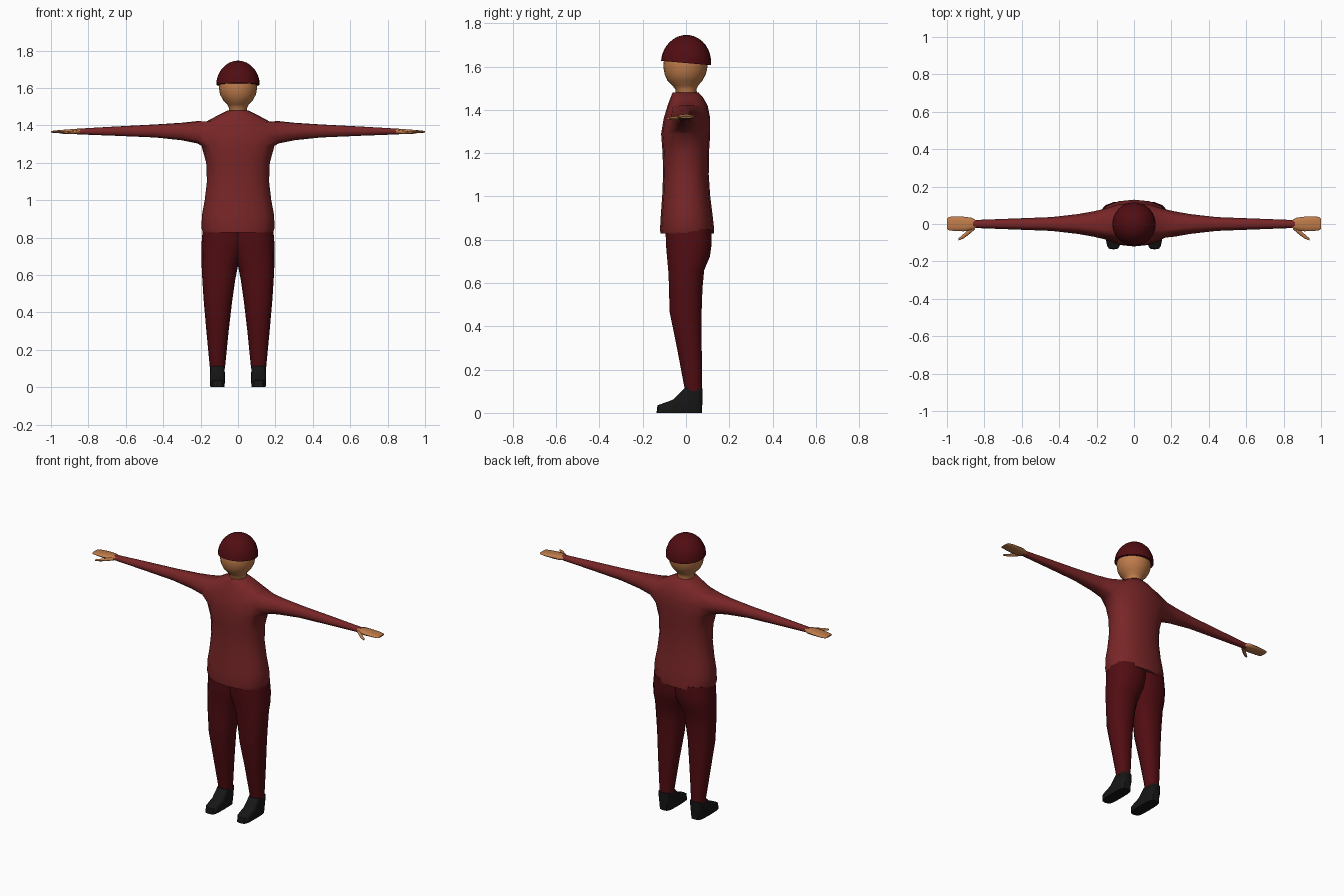
import bpy, bmesh, math

if "Cube" in bpy.data.objects:
    bpy.data.objects.remove(bpy.data.objects["Cube"])


def material(name, rgb):
    m = bpy.data.materials.new(name)
    m.diffuse_color = (*rgb, 1)
    m.use_nodes = True
    m.node_tree.nodes["Principled BSDF"].inputs["Base Color"].default_value = m.diffuse_color
    return m


SWEATER = material("brick_red", (0.19, 0.019, 0.02))
DARK = material("dark_red", (0.082, 0.004, 0.006))
SKIN = material("skin", (0.52, 0.2, 0.07))
BLACK = material("black", (0.008, 0.008, 0.008))


def ring(u0, u1, v0, v1, n, power=2.0):
    """Superellipse filling the box u0..u1, v0..v1."""
    pts = []
    for i in range(n):
        a = 2 * math.pi * i / n
        c, s = math.cos(a), math.sin(a)
        e = 2 / power
        c = math.copysign(abs(c) ** e, c) if abs(c) > 1e-6 else 0
        s = math.copysign(abs(s) ** e, s) if abs(s) > 1e-6 else 0
        pts.append(((u0 + u1) / 2 + c * (u1 - u0) / 2,
                    (v0 + v1) / 2 + s * (v1 - v0) / 2))
    return pts


def bridge(bm, a, b):
    n = len(a)
    for i in range(n):
        bm.faces.new((a[i], a[(i + 1) % n], b[(i + 1) % n], b[i]))


def loft(bm, rows, n, axis="z", power=2.0):
    """Rows are (height along axis, u0, u1, v0, v1); ends are capped."""
    loops = []
    for h, *box in rows:
        pts = ring(*box, n, power)
        loops.append([bm.verts.new((u, v, h) if axis == "z" else (h, u, v)) for u, v in pts])
    for a, b in zip(loops, loops[1:]):
        bridge(bm, a, b)
    bm.faces.new(loops[0])
    bm.faces.new(loops[-1])
    return loops


def finish(bm, name, mat, mirror=False, angle=50):
    bmesh.ops.recalc_face_normals(bm, faces=bm.faces[:])
    me = bpy.data.meshes.new(name)
    bm.to_mesh(me)
    bm.free()
    me.materials.append(mat)
    ob = bpy.data.objects.new(name, me)
    bpy.context.collection.objects.link(ob)
    if mirror:
        ob.modifiers.new("mirror", "MIRROR")
    bpy.ops.object.select_all(action="DESELECT")
    ob.select_set(True)
    bpy.context.view_layer.objects.active = ob
    bpy.ops.object.shade_smooth_by_angle(angle=math.radians(angle))
    return ob


# Sweater body: rows of (z, half width, front y, back y)
bm = bmesh.new()
body = [(0.828, 0.188, -0.118, 0.13), (0.85, 0.195, -0.12, 0.13), (0.92, 0.193, -0.116, 0.122),
        (1.0, 0.178, -0.11, 0.112), (1.1, 0.166, -0.106, 0.105), (1.2, 0.17, -0.108, 0.106),
        (1.29, 0.195, -0.115, 0.112), (1.36, 0.2, -0.103, 0.112), (1.42, 0.17, -0.085, 0.1),
        (1.455, 0.105, -0.072, 0.08), (1.48, 0.055, -0.062, 0.058)]
loops = loft(bm, [(z, -w, w, f, b) for z, w, f, b in body], 16, power=2.25)

# Sleeves: open the armholes and run rings outwards from their edges
sleeve = [(0.215, 0.068, 0.06, 1.363), (0.3, 0.053, 0.047, 1.367), (0.44, 0.037, 0.035, 1.37),
          (0.65, 0.029, 0.025, 1.369), (0.86, 0.021, 0.015, 1.367)]
for side, start in ((1, -2), (-1, 6)):
    idx = [(start + k) % 16 for k in range(5)]
    patch = [loops[r][i] for r in (6, 7, 8) for i in idx]
    holes = [f for f in bm.faces if all(v in patch for v in f.verts)]
    edge = [loops[6][i] for i in idx] + [loops[7][idx[4]]]
    edge += [loops[8][i] for i in reversed(idx)] + [loops[7][idx[0]]]
    bmesh.ops.delete(bm, geom=holes, context="FACES_ONLY")
    angles = [math.atan2((v.co.z - 1.357) / 0.065, v.co.y / 0.08) for v in edge]
    prev = edge
    for x, ry, rz, cz in sleeve:
        new = [bm.verts.new((side * x, ry * math.cos(a), cz + rz * math.sin(a))) for a in angles]
        bridge(bm, prev, new)
        prev = new
    bm.faces.new(prev)
loose = [v for v in bm.verts if not v.link_faces]
bmesh.ops.delete(bm, geom=loose, context="VERTS")
finish(bm, "sweater", SWEATER, angle=60)

# Trousers
bm = bmesh.new()
loft(bm, [(0.1, 0.07, 0.15, -0.005, 0.074), (0.3, 0.05, 0.169, -0.043, 0.074),
          (0.47, 0.03, 0.184, -0.078, 0.074), (0.58, 0.014, 0.191, -0.08, 0.078),
          (0.66, -0.002, 0.195, -0.084, 0.086), (0.72, -0.03, 0.196, -0.09, 0.112),
          (0.78, -0.05, 0.194, -0.095, 0.121), (0.85, -0.06, 0.188, -0.097, 0.12)],
     14, power=2.3)
finish(bm, "trouser_leg", DARK, mirror=True)

# Shoes
bm = bmesh.new()
loft(bm, [(0, 0.072, 0.148, -0.136, 0.074), (0.035, 0.07, 0.15, -0.132, 0.075),
          (0.06, 0.07, 0.15, -0.062, 0.077), (0.112, 0.072, 0.148, -0.008, 0.077)],
     16, power=4)
finish(bm, "shoe", BLACK, mirror=True, angle=35)

# Hands, flat with the palm down
bm = bmesh.new()
loft(bm, [(0.84, -0.018, 0.018, 1.354, 1.38), (0.87, -0.034, 0.034, 1.354, 1.381),
          (0.91, -0.039, 0.039, 1.355, 1.379), (0.965, -0.037, 0.041, 1.358, 1.374),
          (0.992, -0.033, 0.037, 1.36, 1.371), (1.0, -0.026, 0.028, 1.362, 1.369)],
     10, axis="x", power=2.6)
finish(bm, "hand", SKIN, mirror=True)

# Thumbs
bm = bmesh.new()
loft(bm, [(0.85, -0.028, -0.004, 1.356, 1.376), (0.885, -0.058, -0.028, 1.353, 1.371),
          (0.912, -0.078, -0.054, 1.353, 1.368), (0.938, -0.088, -0.076, 1.355, 1.364)],
     8, axis="x")
finish(bm, "thumb", SKIN, mirror=True)

# Head and neck
bm = bmesh.new()
loft(bm, [(1.45, -0.05, 0.05, -0.05, 0.055), (1.495, -0.049, 0.049, -0.048, 0.048),
          (1.512, -0.058, 0.058, -0.064, 0.056), (1.535, -0.08, 0.08, -0.086, 0.076),
          (1.565, -0.096, 0.096, -0.099, 0.092), (1.6, -0.102, 0.102, -0.105, 0.1),
          (1.65, -0.1, 0.1, -0.1, 0.1), (1.7, -0.06, 0.06, -0.06, 0.06)], 20)
finish(bm, "head", SKIN)

# Cap: a dome tilted a little to the back
bm = bmesh.new()
dome = []
for k in range(9):
    t = math.radians(k * 10.8)
    r = 0.116 * math.cos(t)
    dome.append((0.13 * math.sin(t), -r, r, -r, r))
loft(bm, dome, 24)
cap = finish(bm, "cap", DARK)
cap.location = (0, 0, 1.616)
cap.rotation_euler = (math.radians(-5), 0, 0)
